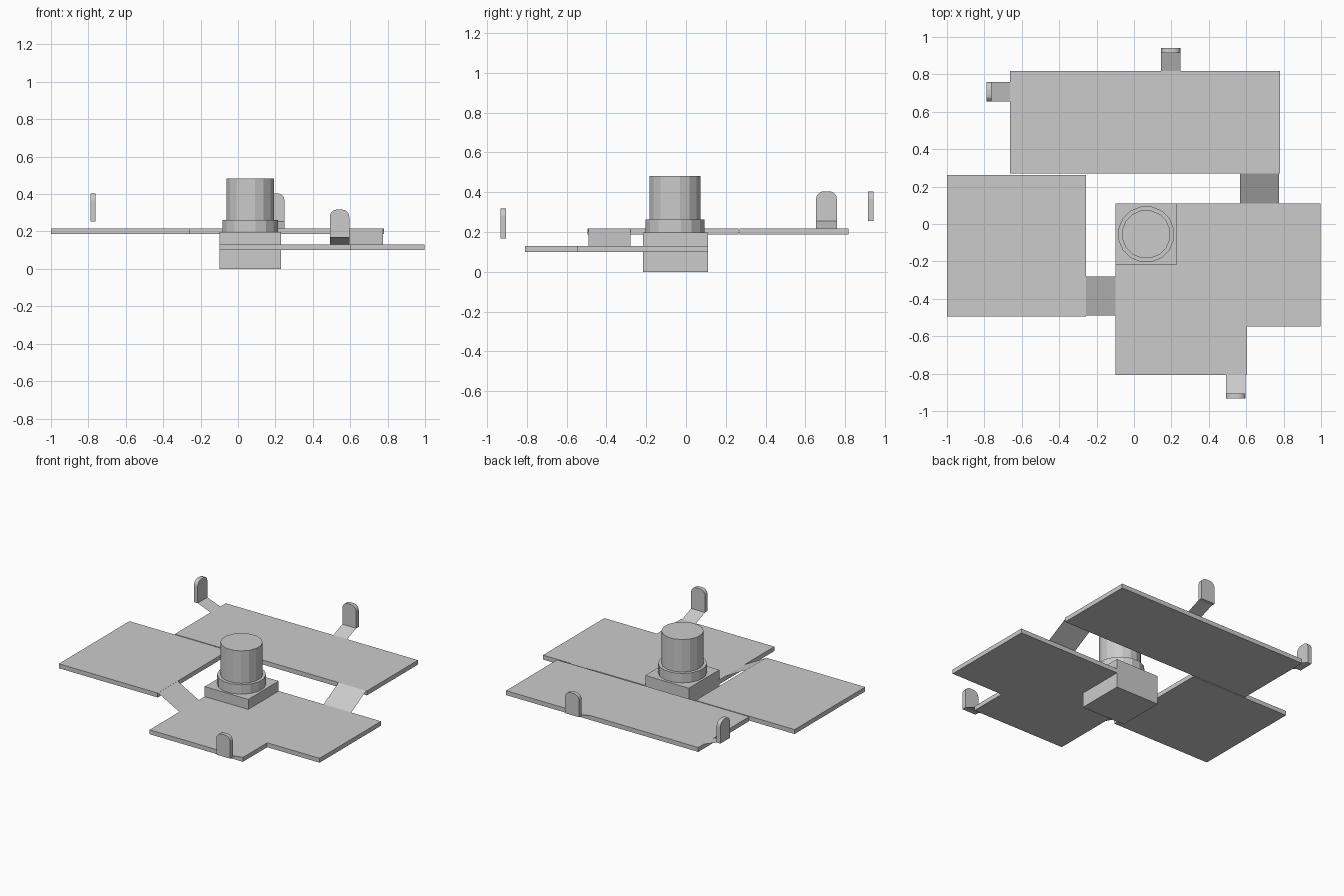
import bpy, bmesh, math
from mathutils import Vector

if "Cube" in bpy.data.objects:
    bpy.data.objects.remove(bpy.data.objects["Cube"])


def finish(name, bm):
    bmesh.ops.recalc_face_normals(bm, faces=bm.faces)
    me = bpy.data.meshes.new(name)
    bm.to_mesh(me)
    bm.free()
    ob = bpy.data.objects.new(name, me)
    bpy.context.collection.objects.link(ob)
    return ob


def extrude(name, points, offset):
    """Solid from a planar outline pushed along an offset vector."""
    bm = bmesh.new()
    face = bm.faces.new([bm.verts.new(p) for p in points])
    geo = bmesh.ops.extrude_face_region(bm, geom=[face])["geom"]
    verts = [g for g in geo if isinstance(g, bmesh.types.BMVert)]
    bmesh.ops.translate(bm, verts=verts, vec=offset)
    return finish(name, bm)


def slab(name, outline, z0, z1):
    return extrude(name, [(x, y, z0) for x, y in outline], (0, 0, z1 - z0))


def rect(x0, x1, y0, y1):
    return [(x0, y0), (x1, y0), (x1, y1), (x0, y1)]


def ramp(name, start, direction, width, run, z0, z1):
    """Thin sloping sheet rising along a direction."""
    d = Vector(direction).to_3d()
    side = Vector((-d.y, d.x, 0)) * width / 2
    a = Vector((start[0], start[1], z0))
    b = a + d * run + Vector((0, 0, z1 - z0))
    bm = bmesh.new()
    bm.faces.new([bm.verts.new(p) for p in (a - side, a + side, b + side, b - side)])
    return finish(name, bm)


def tab(name, start, direction, z0):
    """Upright round-cornered tab at the end of a short ramp."""
    w, h, r, rise = 0.104, 0.15, 0.038, 0.037
    ramp(name + "_arm", start, direction, w, 0.097, z0, z0 + rise)
    d = Vector(direction).to_3d()
    side = Vector((-d.y, d.x, 0))
    base = Vector((start[0], start[1], z0 + rise)) + d * 0.097
    prof = [(-w / 2, 0), (w / 2, 0)]
    for cx, a0 in ((w / 2 - r, 0), (r - w / 2, 90)):
        for i in range(6):
            a = math.radians(a0 + 18 * i)
            prof.append((cx + r * math.cos(a), h - r + r * math.sin(a)))
    pts = [base + side * u + Vector((0, 0, v)) for u, v in prof]
    extrude(name, pts, d * 0.028)


def drum(name, r, z0, z1, n=16):
    pts = [(0.065 + r * math.cos((i + .5) * math.tau / n),
            -0.055 + r * math.sin((i + .5) * math.tau / n)) for i in range(n)]
    return slab(name, pts, z0, z1)


# Three platforms
slab("lower_platform", [(-0.098, -0.808), (0.603, -0.808), (0.603, -0.548),
                        (0.997, -0.548), (0.997, 0.11), (-0.098, 0.11)], 0.10, 0.13)
slab("rear_platform", rect(-0.664, 0.78, 0.27, 0.817), 0.187, 0.217)
slab("left_platform", rect(-1.0, -0.257, -0.494, 0.263), 0.187, 0.217)

# Ramps joining the lower platform to the raised ones
ramp("left_ramp", (-0.098, -0.385), (-1, 0), 0.21, 0.16, 0.13, 0.217)
ramp("rear_ramp", (0.67, 0.11), (0, 1), 0.208, 0.16, 0.13, 0.217)

# Central block with stepped drum
slab("central_block", rect(-0.098, 0.229, -0.217, 0.11), 0.0, 0.198)
drum("drum_collar", 0.151, 0.198, 0.262)
drum("drum", 0.13, 0.262, 0.482)

# Outer tabs
tab("rear_tab", (0.196, 0.817), (0, 1), 0.217)
tab("left_tab", (-0.664, 0.706), (-1, 0), 0.217)
tab("front_tab", (0.543, -0.808), (0, -1), 0.13)
